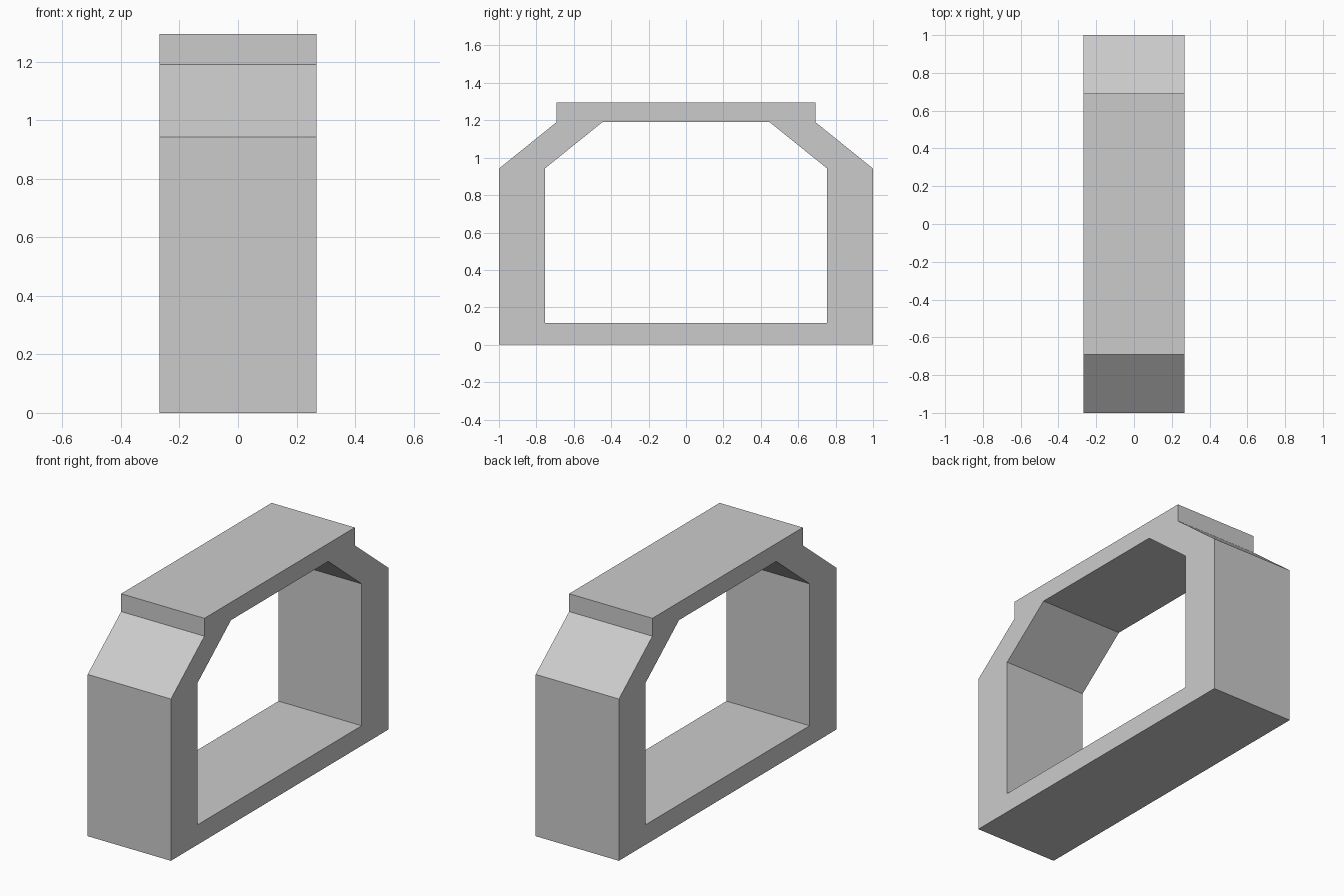
import bpy

if "Cube" in bpy.data.objects:
    bpy.data.objects.remove(bpy.data.objects["Cube"])

HALF_WIDTH = 0.268

# Half of the frame's cross-section (y, z), anticlockwise seen from +x
half_profile = [
    (0, 0), (1, 0), (1, 0.942), (0.692, 1.19), (0.692, 1.294), (0, 1.294),
    (0, 1.19), (0.447, 1.19), (0.755, 0.942), (0.755, 0.116), (0, 0.116),
]
n = len(half_profile)

# Side walls: skip edges lying on the mirror plane so the halves join cleanly
verts = [(x, y, z) for x in (-HALF_WIDTH, HALF_WIDTH) for y, z in half_profile]
faces = [tuple(reversed(range(n))), tuple(range(n, 2 * n))]
for i in range(n):
    j = (i + 1) % n
    if half_profile[i][0] or half_profile[j][0]:
        faces.append((i, j, j + n, i + n))

mesh = bpy.data.meshes.new("arch_frame")
mesh.from_pydata(verts, [], faces)
frame = bpy.data.objects.new("arch_frame", mesh)
bpy.context.collection.objects.link(frame)

# Mirrored second half
mirror = frame.modifiers.new("mirror", "MIRROR")
mirror.use_axis = (False, True, False)
mirror.use_clip = True
mirror.use_mirror_merge = True
